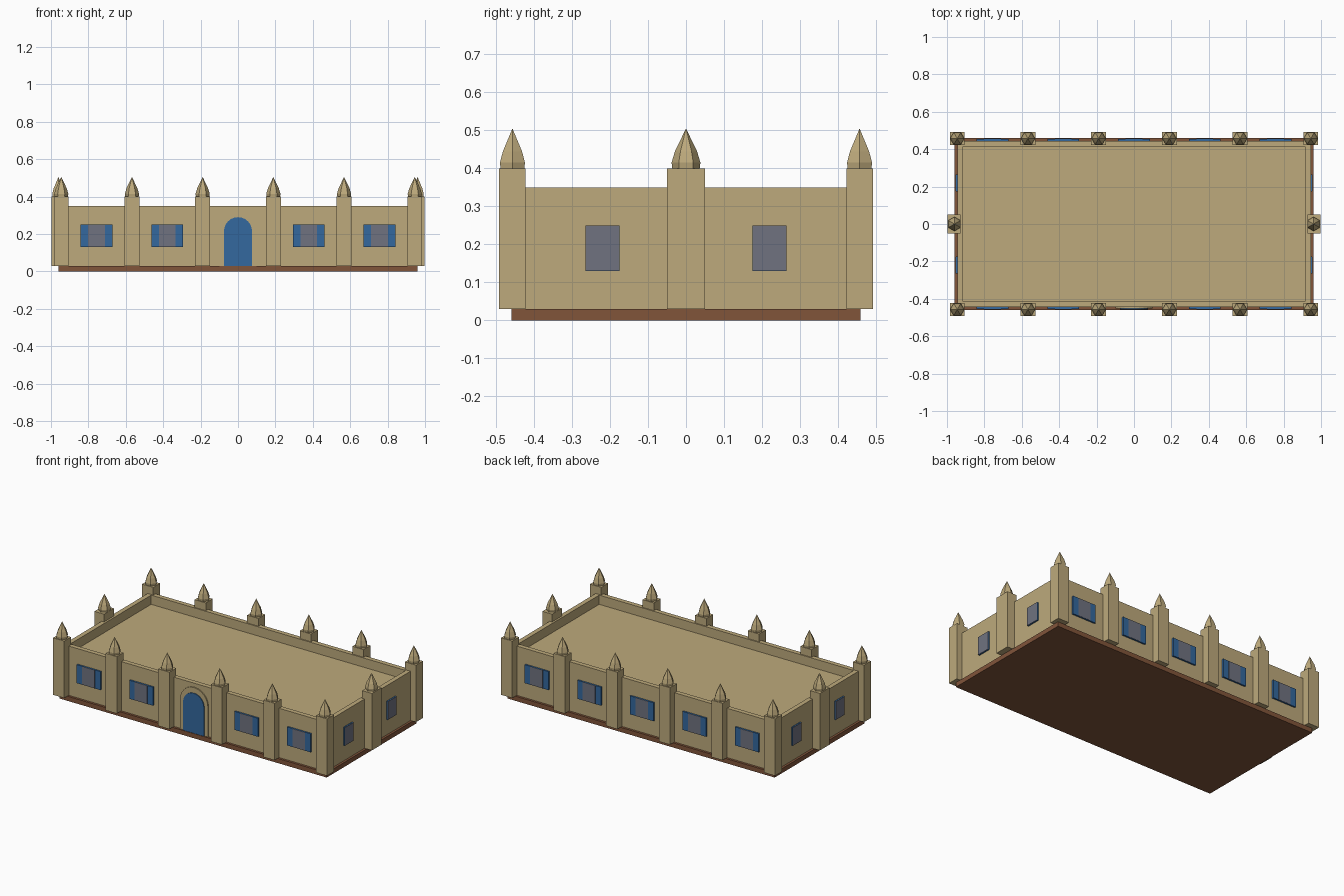
import bpy, bmesh, math

if "Cube" in bpy.data.objects:
    bpy.data.objects.remove(bpy.data.objects["Cube"])

def material(name, rgb):
    m = bpy.data.materials.new(name)
    m.diffuse_color = (*rgb, 1)
    m.use_nodes = True
    m.node_tree.nodes["Principled BSDF"].inputs["Base Color"].default_value = m.diffuse_color
    return m

STONE = material("sandstone", (0.51, 0.40, 0.20))
BROWN = material("brown_plinth", (0.22, 0.09, 0.042))
BLUE = material("blue_paint", (0.034, 0.138, 0.342))
GLASS = material("grey_glass", (0.162, 0.171, 0.216))

def finish(name, bm, mat):
    bmesh.ops.recalc_face_normals(bm, faces=bm.faces)
    me = bpy.data.meshes.new(name)
    bm.to_mesh(me)
    bm.free()
    me.materials.append(mat)
    ob = bpy.data.objects.new(name, me)
    bpy.context.collection.objects.link(ob)
    return ob

def box(name, x0, x1, y0, y1, z0, z1, mat):
    bm = bmesh.new()
    bmesh.ops.create_cube(bm, size=1)
    for v in bm.verts:
        v.co = (x1 if v.co.x > 0 else x0, y1 if v.co.y > 0 else y0, z1 if v.co.z > 0 else z0)
    return finish(name, bm, mat)

def centred(name, x, y, w, d, z0, z1, mat):
    return box(name, x - w / 2, x + w / 2, y - d / 2, y + d / 2, z0, z1, mat)

def arch(name, radius, spring, y0, y1, mat, segs=12):
    # Round-headed slab, extruded along y
    pts = [(radius, 0.03)] + [(radius * math.cos(math.pi * i / segs),
           spring + radius * math.sin(math.pi * i / segs)) for i in range(segs + 1)] + [(-radius, 0.03)]
    bm = bmesh.new()
    face = bm.faces.new([bm.verts.new((x, y0, z)) for x, z in pts])
    ext = bmesh.ops.extrude_face_region(bm, geom=[face])
    for v in ext["geom"]:
        if isinstance(v, bmesh.types.BMVert):
            v.co.y = y1
    return finish(name, bm, mat)

def finial(x, y, turn):
    # Six-sided pointed cap: steep skirt below a sharper tip
    bm = bmesh.new()
    rings = []
    for r, z in ((0.036, 0.40), (0.038, 0.415), (0.029, 0.445)):
        rings.append([bm.verts.new((x + r * math.cos(turn + i * math.pi / 3),
                                    y + r * math.sin(turn + i * math.pi / 3), z)) for i in range(6)])
    tip = bm.verts.new((x, y, 0.505))
    bm.faces.new(rings[0])
    for i in range(6):
        j = (i + 1) % 6
        for a, b in zip(rings, rings[1:]):
            bm.faces.new((a[i], a[j], b[j], b[i]))
        bm.faces.new((rings[-1][i], rings[-1][j], tip))
    finish("finial", bm, STONE)

# Plinth, roof and parapet walls
WX, WY, T = 0.945, 0.445, 0.03
box("plinth", -0.96, 0.96, -0.46, 0.46, 0, 0.03, BROWN)
box("roof", -WX + T, WX - T, -WY + T, WY - T, 0.26, 0.29, STONE)
for s in (-1, 1):
    centred("long_wall", 0, s * (WY - T / 2), 2 * WX, T, 0.03, 0.35, STONE)
    centred("end_wall", s * (WX - T / 2), 0, T, 2 * (WY - T), 0.03, 0.35, STONE)

    # Buttress piers with pointed caps
    for i in range(6):
        x = -0.945 + i * 0.378
        centred("pier", x, s * 0.457, 0.08, 0.07, 0.03, 0.40, STONE)
        finial(x, s * 0.457, 0)
    centred("end_pier", s * 0.963, 0, 0.07, 0.10, 0.03, 0.40, STONE)
    finial(s * 0.96, 0, math.pi / 2)

    # Shuttered windows on the long walls; the front centre bay holds the door
    for i in range(-2, 3):
        if s < 0 and i == 0:
            continue
        centred("shutters", i * 0.378, s * 0.449, 0.17, 0.012, 0.13, 0.25, BLUE)
        centred("window_pane", i * 0.378, s * 0.452, 0.09, 0.009, 0.131, 0.249, GLASS)

    # Small windows on the end walls
    for t in (-1, 1):
        centred("end_window_frame", s * 0.947, t * 0.22, 0.012, 0.09, 0.13, 0.25, BLUE)
        centred("end_window_pane", s * 0.951, t * 0.22, 0.009, 0.088, 0.131, 0.249, GLASS)

# Arched doorway
arch("door_surround", 0.10, 0.225, -0.44, -0.452, STONE)
arch("door", 0.075, 0.215, -0.44, -0.457, BLUE)
